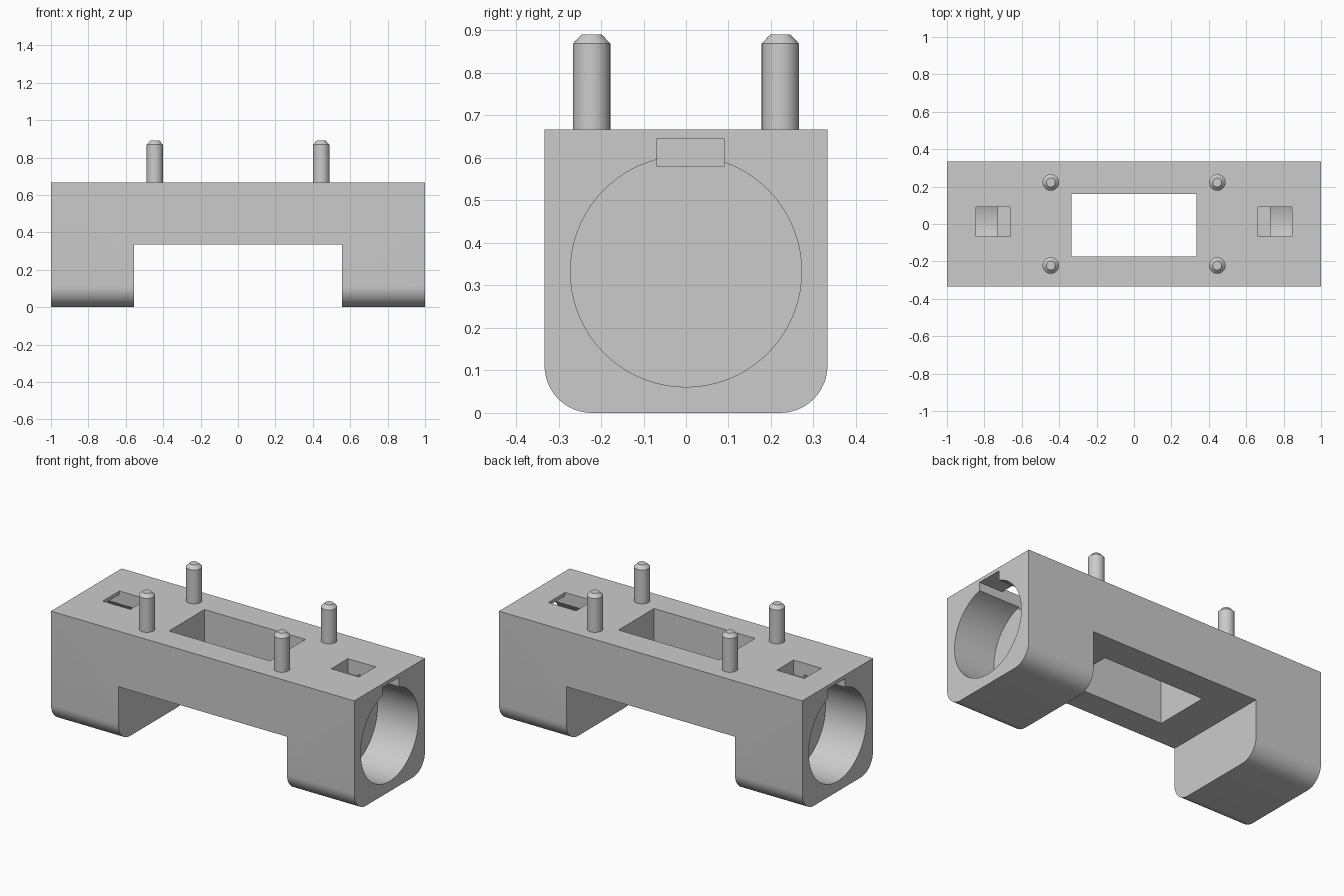
import bpy, bmesh, math
from mathutils import Vector

cube = bpy.data.objects.get("Cube")
if cube:
    bpy.data.objects.remove(cube, do_unlink=True)

grey = bpy.data.materials.new("plain grey")
grey.use_nodes = True
colour = (0.6, 0.6, 0.6, 1)
grey.diffuse_color = colour
grey.node_tree.nodes["Principled BSDF"].inputs["Base Color"].default_value = colour

LENGTH, HALF, TOP = 1.0, 0.333, 0.667


def prism(name, points, sweep):
    """Extrude a closed outline of 3D points along a vector."""
    bm = bmesh.new()
    face = bm.faces.new([bm.verts.new(p) for p in points])
    new = bmesh.ops.extrude_face_region(bm, geom=[face])["geom"]
    verts = [v for v in new if isinstance(v, bmesh.types.BMVert)]
    bmesh.ops.translate(bm, verts=verts, vec=Vector(sweep))
    bmesh.ops.recalc_face_normals(bm, faces=bm.faces)
    mesh = bpy.data.meshes.new(name)
    bm.to_mesh(mesh)
    bm.free()
    mesh.materials.append(grey)
    obj = bpy.data.objects.new(name, mesh)
    bpy.context.collection.objects.link(obj)
    return obj


def activate(obj):
    bpy.ops.object.select_all(action="DESELECT")
    obj.select_set(True)
    bpy.context.view_layer.objects.active = obj


def cut(target, cutter):
    cutter.hide_render = True
    mod = target.modifiers.new("cut", "BOOLEAN")
    mod.operation, mod.solver, mod.object = "DIFFERENCE", "EXACT", cutter
    activate(target)
    bpy.ops.object.modifier_apply(modifier=mod.name)
    bpy.data.objects.remove(cutter, do_unlink=True)


def box(name, x, y, z):
    outline = [(x[0], y[0], z[0]), (x[1], y[0], z[0]), (x[1], y[1], z[0]), (x[0], y[1], z[0])]
    return prism(name, outline, (0, 0, z[1] - z[0]))


# Body: bar with rounded lower edges
r, steps = 0.111, 12
arc = [math.pi / 2 * i / steps for i in range(steps + 1)]
right = [(HALF - r + r * math.sin(a), r - r * math.cos(a)) for a in arc]
section = right + [(HALF, TOP), (-HALF, TOP)] + [(-y, z) for y, z in reversed(right)]
body = prism("body", [(-LENGTH, y, z) for y, z in section], (2 * LENGTH, 0, 0))

# Gap between the legs and the central opening
cut(body, box("leg_gap", (-0.556, 0.556), (-0.5, 0.5), (-0.2, 0.335)))
cut(body, box("centre_opening", (-0.333, 0.333), (-0.175, 0.16), (0.2, 0.8)))

for side in (-1, 1):
    # Blind round bore in each end
    ring = [2 * math.pi * i / 72 for i in range(72)]
    bore = [(side * 0.73, 0.272 * math.cos(a), HALF + 0.272 * math.sin(a)) for a in ring]
    cut(body, prism("bore", bore, (side * 0.4, 0, 0)))
    # Key slot from the end face that opens up through the top
    slot = [(0.662, 0.58), (1.1, 0.58), (1.1, 0.646), (0.845, 0.646), (0.845, 0.8), (0.662, 0.8)]
    cut(body, prism("slot", [(side * x, -0.068, z) for x, z in slot], (0, 0.158, 0)))

activate(body)
bpy.ops.object.shade_smooth_by_angle(angle=math.radians(30))


# Locating pins with chamfered tips, turned from a profile
def pin(name, x, y):
    bm = bmesh.new()
    rings = []
    for radius, z in [(0.044, TOP), (0.044, 0.869), (0.024, 0.89)]:
        circle = bmesh.ops.create_circle(bm, segments=32, radius=radius)["verts"]
        bmesh.ops.translate(bm, verts=circle, vec=(x, y, z))
        rings.append(circle)
    for low, high in zip(rings, rings[1:]):
        for i in range(32):
            j = (i + 1) % 32
            bm.faces.new((low[i], low[j], high[j], high[i]))
    bm.faces.new(rings[-1])
    bm.faces.new(rings[0])
    bmesh.ops.recalc_face_normals(bm, faces=bm.faces)
    mesh = bpy.data.meshes.new(name)
    bm.to_mesh(mesh)
    bm.free()
    mesh.materials.append(grey)
    obj = bpy.data.objects.new(name, mesh)
    bpy.context.collection.objects.link(obj)
    activate(obj)
    bpy.ops.object.shade_smooth_by_angle(angle=math.radians(30))


for x_name, sx in (("left", 1), ("right", -1)):
    for y_name, sy in (("front", -1), ("back", 1)):
        pin(f"{y_name}_{x_name}_pin", sx * 0.445, sy * 0.222)
